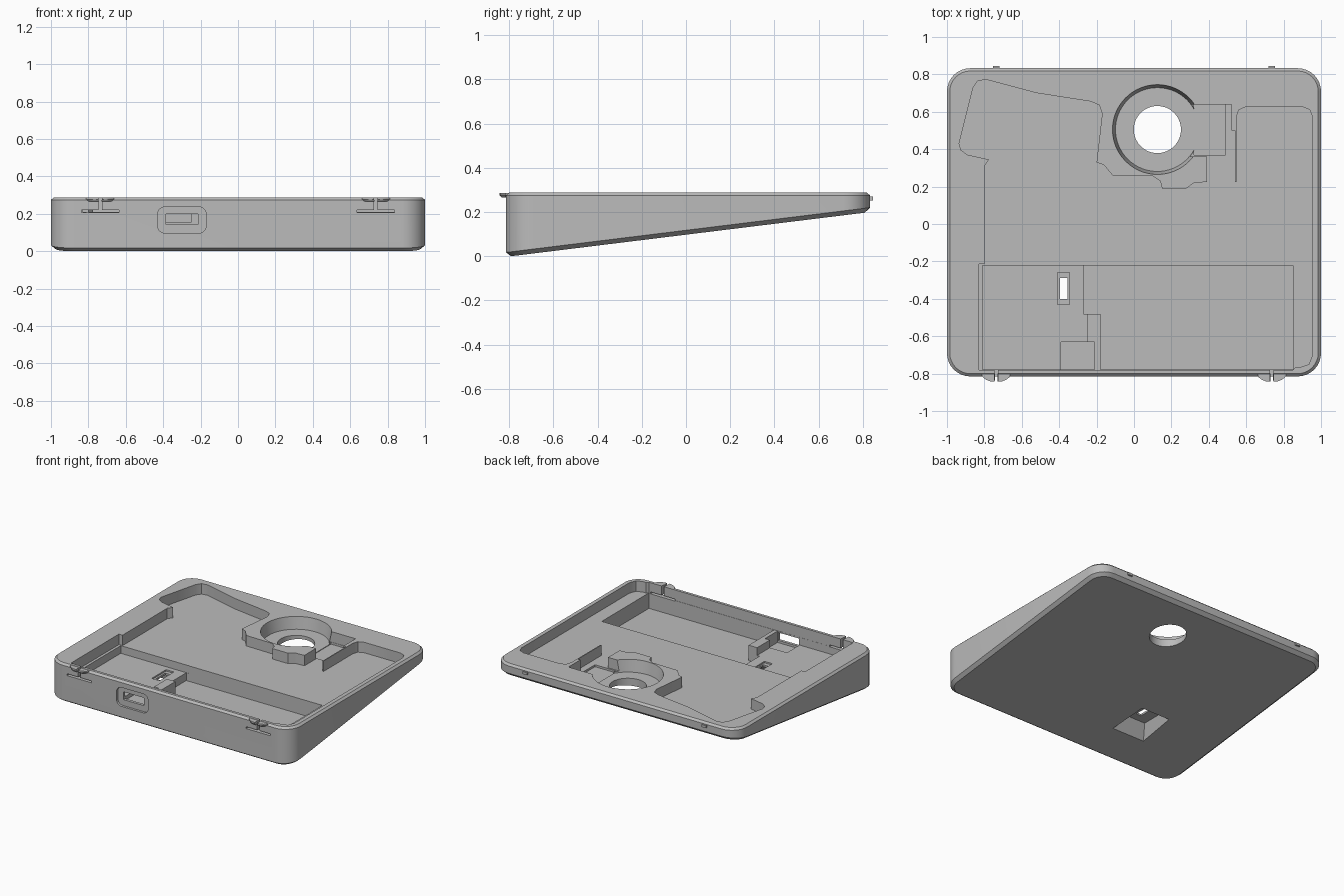
import bpy, bmesh, math

if "Cube" in bpy.data.objects:
    bpy.data.objects.remove(bpy.data.objects["Cube"])

grey = bpy.data.materials.new("plain_grey")
grey.diffuse_color = (0.5, 0.5, 0.5, 1)
grey.use_nodes = True
grey.node_tree.nodes["Principled BSDF"].inputs["Base Color"].default_value = grey.diffuse_color


def loft(name, rings):
    """Closed solid through rings that have equal point counts."""
    bm = bmesh.new()
    vs = [[bm.verts.new(p) for p in r] for r in rings]
    n = len(vs[0])
    for a, b in zip(vs, vs[1:]):
        for i in range(n):
            j = (i + 1) % n
            bm.faces.new((a[i], a[j], b[j], b[i]))
    bm.faces.new(vs[0][::-1])
    bm.faces.new(vs[-1])
    bmesh.ops.recalc_face_normals(bm, faces=bm.faces)
    me = bpy.data.meshes.new(name)
    bm.to_mesh(me)
    bm.free()
    me.materials.append(grey)
    ob = bpy.data.objects.new(name, me)
    bpy.context.collection.objects.link(ob)
    return ob


def prism(name, pts, z0, z1):
    return loft(name, [[(x, y, z) for x, y in pts] for z in (z0, z1)])


def rect(x0, x1, y0, y1):
    return [(x0, y0), (x1, y0), (x1, y1), (x0, y1)]


def rounded(x0, x1, y0, y1, r, seg=8):
    pts = []
    for cx, cy, a0 in ((x1 - r, y1 - r, 0), (x0 + r, y1 - r, 90),
                       (x0 + r, y0 + r, 180), (x1 - r, y0 + r, 270)):
        for i in range(seg + 1):
            a = math.radians(a0 + 90 * i / seg)
            pts.append((cx + r * math.cos(a), cy + r * math.sin(a)))
    return pts


def circle(cx, cy, r, z, n=64):
    return [(cx + r * math.cos(2 * math.pi * i / n),
             cy + r * math.sin(2 * math.pi * i / n), z) for i in range(n)]


def cut(body, cutter):
    mod = body.modifiers.new("cut", 'BOOLEAN')
    mod.operation = 'DIFFERENCE'
    mod.solver = 'EXACT'
    mod.object = cutter
    dg = bpy.context.evaluated_depsgraph_get()
    me = bpy.data.meshes.new_from_object(body.evaluated_get(dg))
    body.modifiers.clear()
    body.data = me
    bpy.data.objects.remove(cutter)


# Wedge-shaped case with chamfered top and bottom edges
def underside(y):
    return 0.123 * (y + 0.79)


def outline(d):
    return rounded(-1 + d, 1 - d, -0.815 + d, 0.833 - d, 0.125 - d)


TOP = 0.288
case = loft("case_body", [
    [(x, y, underside(y)) for x, y in outline(0.025)],
    [(x, y, underside(y) + 0.02) for x, y in outline(0)],
    [(x, y, TOP - 0.014) for x, y in outline(0)],
    [(x, y, TOP) for x, y in outline(0.015)]])

# Main tray, running around the ring boss and the thin divider
tray = [(-.8, .31), (-.775, .345), (-.89, .37), (-.925, .395), (-.935, .43),
        (-.86, .73), (-.835, .765), (-.79, .772), (-.52, .70), (-.23, .655),
        (-.185, .635), (-.17, .59), (-.2, .33), (-.16, .315), (-.115, .26),
        (.1, .256), (.14, .23), (.15, .19), (.28, .19), (.32, .22),
        (.39, .225), (.39, .36), (.3, .36), (.3, .64), (.52, .64), (.52, .5),
        (.54, .5), (.54, .225), (.547, .225), (.547, .57), (.56, .61),
        (.6, .627), (.9, .627), (.94, .61), (.955, .57), (.955, -.7),
        (.935, -.75), (.89, -.765), (.865, -.765), (.85, -.78),
        (-.83, -.78), (-.83, -.215), (-.8, -.215)]
cut(case, prism("tray", tray, 0.21, 0.5))

# Round seat with tapered wall, side pocket and through hole
cx, cy = 0.125, 0.505
cut(case, loft("seat", [circle(cx, cy, 0.224, 0.2),
                        circle(cx, cy, 0.24, TOP),
                        circle(cx, cy, 0.24, 0.51)]))
cut(case, prism("side_pocket", rect(.32, .49, .37, .638), 0.195, 0.52))
cut(case, loft("hole", [circle(cx, cy, 0.126, z) for z in (-0.1, 0.53)]))

# Front compartments: raised shelf on the left, deep bay on the right
cut(case, prism("shelf", rect(-.81, -.25, -.779, -.222), 0.153, 0.54))
bay = [(-.27, -.223), (.85, -.223), (.85, -.778), (-.18, -.778),
       (-.18, -.48), (-.27, -.48)]
cut(case, prism("bay", bay, 0.095, 0.55))
cut(case, prism("port_pit", rect(-.39, -.21, -.777, -.63), 0.125, 0.56))

# Switch recess in the underside, slot above it
cut(case, loft("under_recess", [
    [(x, y, -0.05) for x, y in rect(-.56, -.22, -.58, -.21)],
    [(x, y, 0.128) for x, y in rect(-.48, -.295, -.46, -.25)]]))
cut(case, prism("slot_step", rect(-.41, -.345, -.43, -.26), 0.142, 0.57))
cut(case, prism("slot", rect(-.396, -.355, -.40, -.29), 0.05, 0.58))

# Port in the front wall: shallow rounded recess and opening
port = rounded(-.43, -.17, .097, .237, .04)
cut(case, loft("port_recess", [[(x, y, z) for x, z in port]
                               for y in (-0.9, -0.798)]))
cut(case, prism("port_opening", rect(-.385, -.215, -.91, -.76), 0.142, 0.2))

# Latches: slits in the front wall, split tabs, and small back nubs
for side, s in (("left", -1), ("right", 1)):
    c = s * 0.737
    cut(case, prism("slit", rect(c - .1, c + .1, -.92, -.775), 0.206, 0.22))
    cut(case, prism("gap", rect(c - .009, c + .009, -.93, -.776), 0.215, 0.6))
    for half, h in (("a", -1), ("b", 1)):
        prof = [(c + h * 0.009, -0.80), (c + h * 0.075, -0.80),
                (c + h * 0.075, -0.816), (c + h * 0.055, -0.832),
                (c + h * 0.03, -0.842), (c + h * 0.009, -0.843)]
        loft(f"{side}_latch_tab_{half}", [
            [(c + (x - c) * 0.8, max(y, -0.835), 0.266) for x, y in prof],
            [(x, y, 0.276) for x, y in prof],
            [(x, y, 0.286) for x, y in prof]])
    prism(f"{side}_back_nub", rect(c - .018, c + .018, .82, .845), 0.252, 0.27)

# Smooth rounded corners, keep edges crisp
for ob in bpy.context.scene.objects:
    ob.select_set(True)
bpy.context.view_layer.objects.active = case
bpy.ops.object.shade_smooth_by_angle(angle=math.radians(30))
